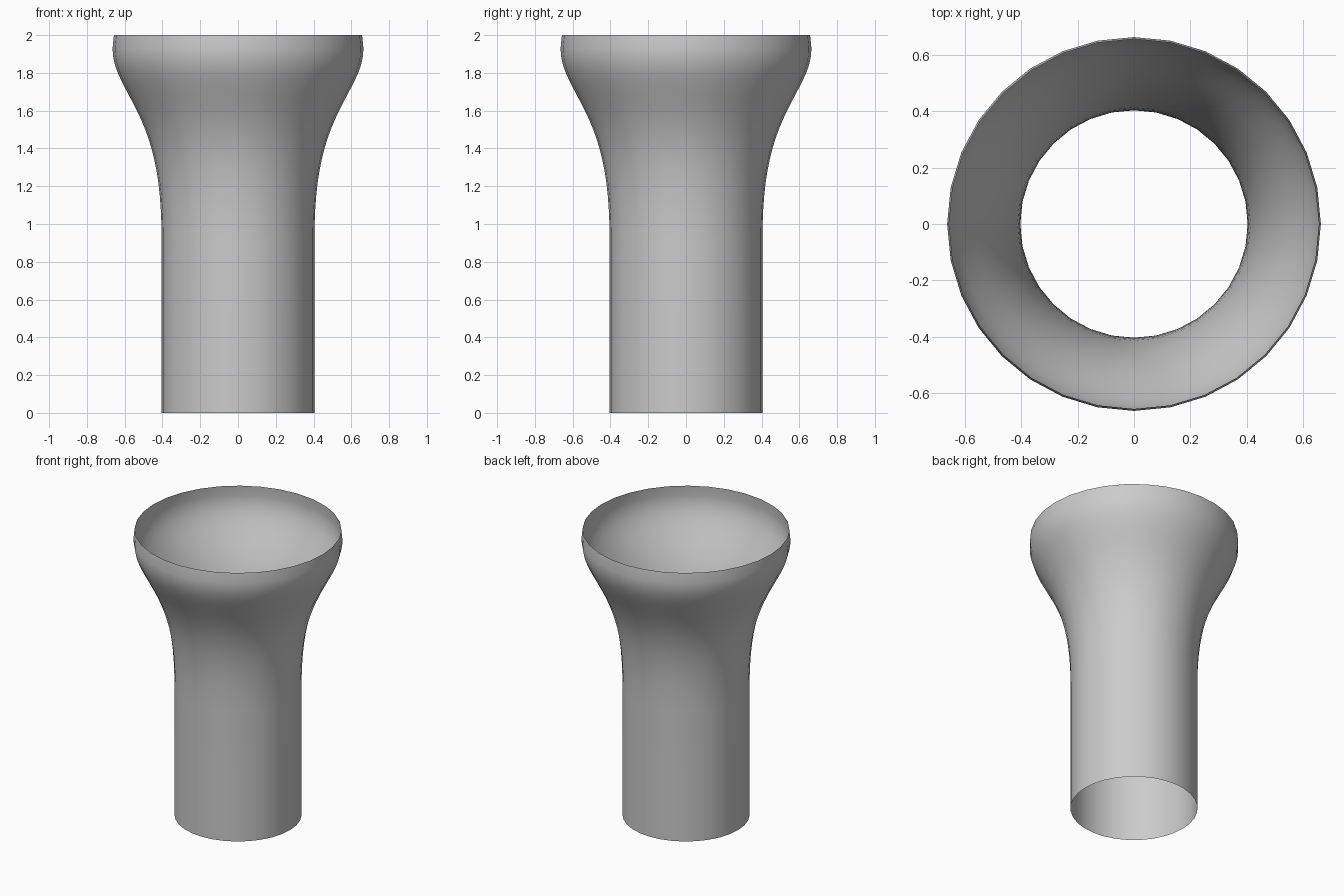
import bpy, bmesh, math
from mathutils import Vector
from mathutils.geometry import interpolate_bezier

cube = bpy.data.objects.get("Cube")
if cube:
    bpy.data.objects.remove(cube, do_unlink=True)

SIDES = 32

# Plain grey surface
grey = bpy.data.materials.new("light_grey")
grey.use_nodes = True
colour = (0.6, 0.6, 0.6, 1)
grey.diffuse_color = colour
grey.node_tree.nodes["Principled BSDF"].inputs["Base Color"].default_value = colour


def bend(points, steps):
    """Sample a cubic curve given as (radius, height) points."""
    return interpolate_bezier(*[Vector((r, 0, z)) for r, z in points], steps)


# Outline: straight stem, flare, then rounded lip curling slightly inward
profile = [Vector((0.404, 0, 0)), Vector((0.404, 0, 0.5))]
profile += bend([(0.404, 0.9), (0.404, 1.25), (0.45, 1.42), (0.53, 1.59)], 12)
profile += bend([(0.53, 1.59), (0.61, 1.75), (0.664, 1.82), (0.664, 1.93)], 10)[1:]
profile.append(Vector((0.657, 0, 2)))

# Open tube spun around the vertical axis
bm = bmesh.new()
verts = [bm.verts.new(p) for p in profile]
edges = [bm.edges.new(pair) for pair in zip(verts, verts[1:])]
bmesh.ops.spin(bm, geom=verts + edges, cent=(0, 0, 0), axis=(0, 0, 1),
               angle=math.tau, steps=SIDES, use_merge=True)
bmesh.ops.remove_doubles(bm, verts=bm.verts[:], dist=0.0005)
bmesh.ops.recalc_face_normals(bm, faces=bm.faces[:])

# Face the surface outward
face = bm.faces[:][0]
centre = face.calc_center_median()
if face.normal.x * centre.x + face.normal.y * centre.y < 0:
    bmesh.ops.reverse_faces(bm, faces=bm.faces[:])

mesh = bpy.data.meshes.new("flared_tube")
bm.to_mesh(mesh)
bm.free()
mesh.materials.append(grey)
tube = bpy.data.objects.new("flared_tube", mesh)
bpy.context.collection.objects.link(tube)
for poly in mesh.polygons:
    poly.use_smooth = True
